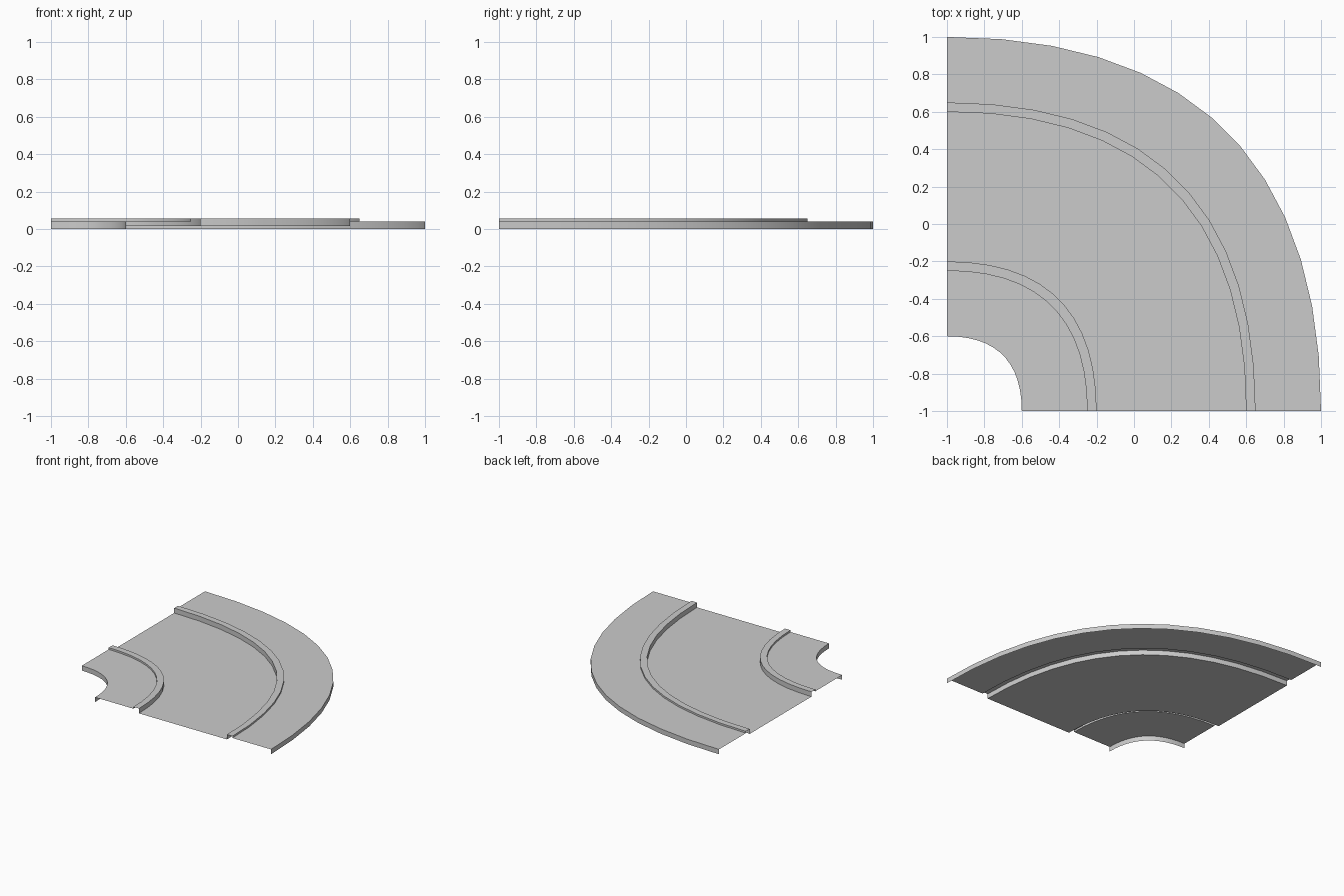
import bpy
import bmesh
import math

default = bpy.data.objects.get("Cube")
if default:
    bpy.data.objects.remove(default, do_unlink=True)

# Single concrete grey
GREY = (0.6, 0.6, 0.6, 1.0)
concrete = bpy.data.materials.new("concrete_grey")
concrete.use_nodes = True
concrete.diffuse_color = GREY
concrete.node_tree.nodes["Principled BSDF"].inputs["Base Color"].default_value = GREY

SEGMENTS = 13
HANDLE = 0.66
WALK, KERB, ROAD = 0.04, 0.055, 0.015


def bend(t):
    """Point on the unit quarter bend, slightly fuller than a circle."""
    def rise(u):
        return 3 * HANDLE * u * (1 - u) ** 2 + 3 * u * u * (1 - u) + u ** 3
    return rise(t), rise(1 - t)


def sweep(name, profile):
    """Sweep an open (radius, height) profile round the bend's corner."""
    bm = bmesh.new()
    rows = []
    for i in range(SEGMENTS + 1):
        x, y = bend(i / SEGMENTS)
        rows.append([bm.verts.new((r * x - 1, r * y - 1, z)) for r, z in profile])
    for a, b in zip(rows, rows[1:]):
        for j in range(len(profile) - 1):
            bm.faces.new((a[j], b[j], b[j + 1], a[j + 1]))
    mesh = bpy.data.meshes.new(name)
    bm.to_mesh(mesh)
    bm.free()
    mesh.materials.append(concrete)
    obj = bpy.data.objects.new(name, mesh)
    bpy.context.collection.objects.link(obj)
    bpy.ops.object.select_all(action="DESELECT")
    obj.select_set(True)
    bpy.context.view_layer.objects.active = obj
    bpy.ops.object.shade_smooth_by_angle(angle=math.radians(30))
    return obj


# Pavements with their edge walls, open underneath
sweep("inner_pavement", [(0.4, 0), (0.4, WALK), (0.75, WALK)])
sweep("outer_pavement", [(1.65, WALK), (2, WALK), (2, 0)])

# Raised kerbs dropping to the road
sweep("inner_kerb", [(0.75, WALK), (0.75, KERB), (0.8, KERB), (0.8, ROAD)])
sweep("outer_kerb", [(1.6, ROAD), (1.6, KERB), (1.65, KERB), (1.65, WALK)])

# Road surface
sweep("road", [(0.8, ROAD), (1.6, ROAD)])
